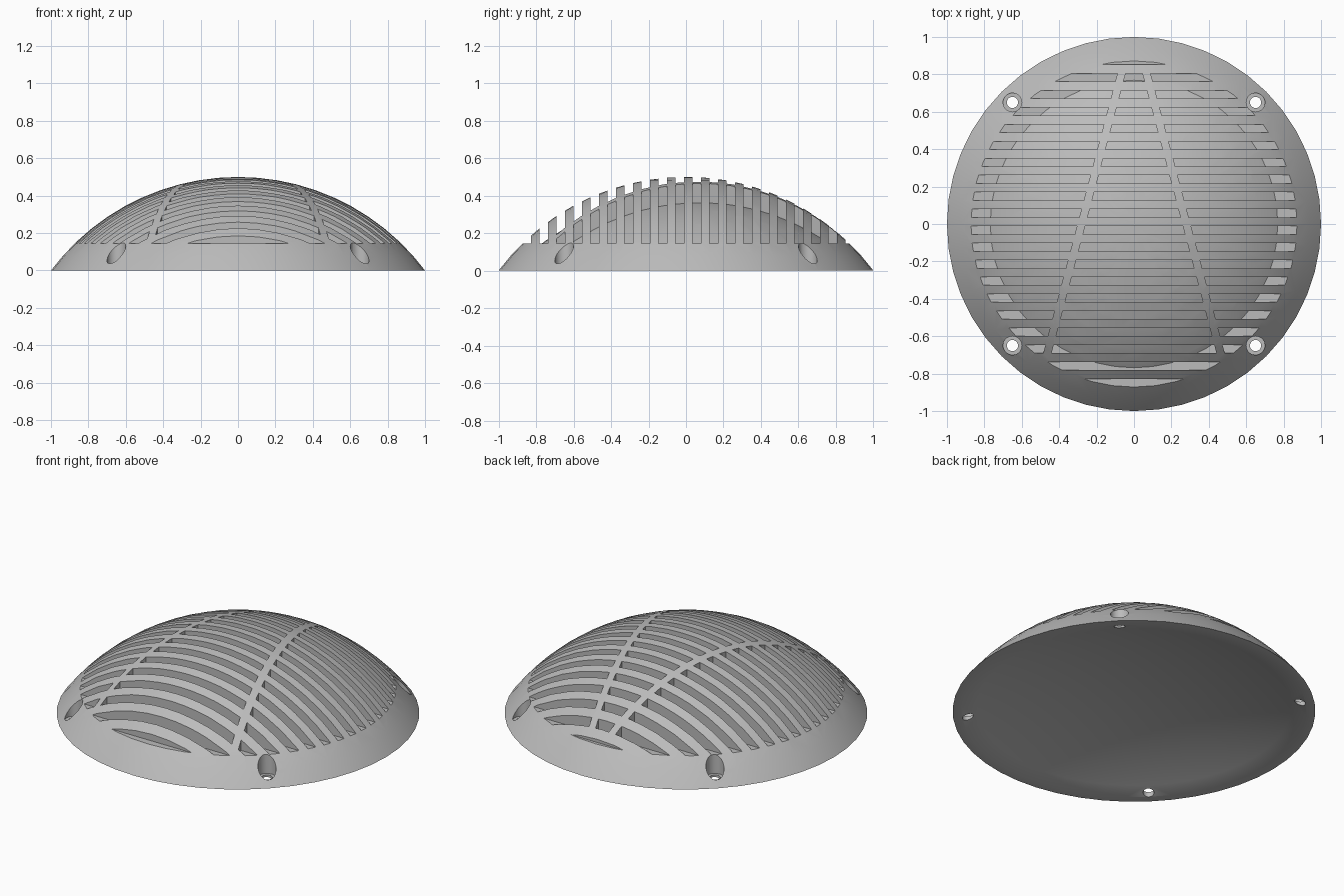
import bpy, bmesh, math

cube = bpy.data.objects.get("Cube")
if cube:
    bpy.data.objects.remove(cube, do_unlink=True)

grey = bpy.data.materials.new("light grey")
grey.use_nodes = True
colour = (0.5, 0.5, 0.5, 1)
grey.diffuse_color = colour
grey.node_tree.nodes["Principled BSDF"].inputs["Base Color"].default_value = colour

FLOOR = 0.145        # flat bottom of the slots
SEGMENTS = 48


def make_object(name, bm):
    bmesh.ops.recalc_face_normals(bm, faces=bm.faces)
    mesh = bpy.data.meshes.new(name)
    bm.to_mesh(mesh)
    bm.free()
    mesh.materials.append(grey)
    obj = bpy.data.objects.new(name, mesh)
    bpy.context.collection.objects.link(obj)
    return obj


def lathe(name, profile, steps, centre=(0, 0)):
    """Revolve an (r, z) profile that starts and ends on the axis."""
    bm = bmesh.new()
    verts = [bm.verts.new((r, 0, z)) for r, z in profile]
    edges = [bm.edges.new(pair) for pair in zip(verts, verts[1:])]
    bmesh.ops.spin(bm, geom=verts + edges, cent=(0, 0, 0), axis=(0, 0, 1),
                   angle=math.tau, steps=steps, use_duplicate=False)
    bmesh.ops.remove_doubles(bm, verts=bm.verts, dist=1e-4)
    bmesh.ops.translate(bm, verts=bm.verts, vec=(*centre, 0))
    return make_object(name, bm)


def arc(radius, top, base, rings=11):
    """Arc from the apex out and down to the base level."""
    end = math.acos((base - top + radius) / radius)
    return [(radius * math.sin(end * i / rings),
             top - radius + radius * math.cos(end * i / rings))
            for i in range(rings + 1)]


def subtract(target, cutter):
    """Cut one solid from another and discard the cutter."""
    mod = target.modifiers.new("cut", "BOOLEAN")
    mod.operation = "DIFFERENCE"
    mod.solver = "EXACT"
    mod.object = cutter
    bpy.context.view_layer.objects.active = target
    bpy.ops.object.modifier_apply(modifier=mod.name)
    bpy.data.objects.remove(cutter, do_unlink=True)


def rib_x(y, side):
    """Edge of the slanted rib, side is -1 (inner) or 1 (outer)."""
    return 0.28 - 0.265 * y + side * 0.022


def add_prism(bm, outline):
    low = [bm.verts.new((x, y, FLOOR)) for x, y in outline]
    high = [bm.verts.new((x, y, 0.7)) for x, y in outline]
    bm.faces.new(low[::-1])
    bm.faces.new(high)
    n = len(outline)
    for i in range(n):
        j = (i + 1) % n
        bm.faces.new((low[i], low[j], high[j], high[i]))


# Slot cutters: parallel strips split by the two ribs
bm = bmesh.new()
for k in range(-1, 19):
    y1 = 0.805 - 0.0907 * k
    y0 = y1 - 0.044
    if k in (-1, 17, 18):
        add_prism(bm, [(-1, y0), (1, y0), (1, y1), (-1, y1)])
        continue
    a, b = rib_x(y0, -1), rib_x(y1, -1)
    add_prism(bm, [(-a, y0), (a, y0), (b, y1), (-b, y1)])
    a, b = rib_x(y0, 1), rib_x(y1, 1)
    add_prism(bm, [(a, y0), (1, y0), (1, y1), (b, y1)])
    add_prism(bm, [(-1, y0), (-a, y0), (-b, y1), (-1, y1)])
slots = make_object("slot_cutter", bm)

# The inner dome stays solid underneath the slots
inner = arc(1.31, 0.395, 0.05) + [(0, 0.05)]
subtract(slots, lathe("inner_dome", inner, SEGMENTS))

# Domed cover with a shallow dished underside
outline = arc(1.25, 0.5, 0) + arc(3.08, 0.15, 0)[::-1]
cover = lathe("domed_grille_cover", outline, SEGMENTS)
subtract(cover, slots)

# Counterbored screw holes
bore = [(0, -0.1), (0.03, -0.1), (0.03, 0.03), (0.05, 0.03), (0.05, 0.3), (0, 0.3)]
for sx in (-1, 1):
    for sy in (-1, 1):
        subtract(cover, lathe("screw_hole", bore, 32, (sx * 0.65, sy * 0.65)))

# Smooth dome, crisp slot edges
bpy.ops.object.select_all(action="DESELECT")
cover.select_set(True)
bpy.context.view_layer.objects.active = cover
bpy.ops.object.shade_smooth_by_angle(angle=math.radians(30))
